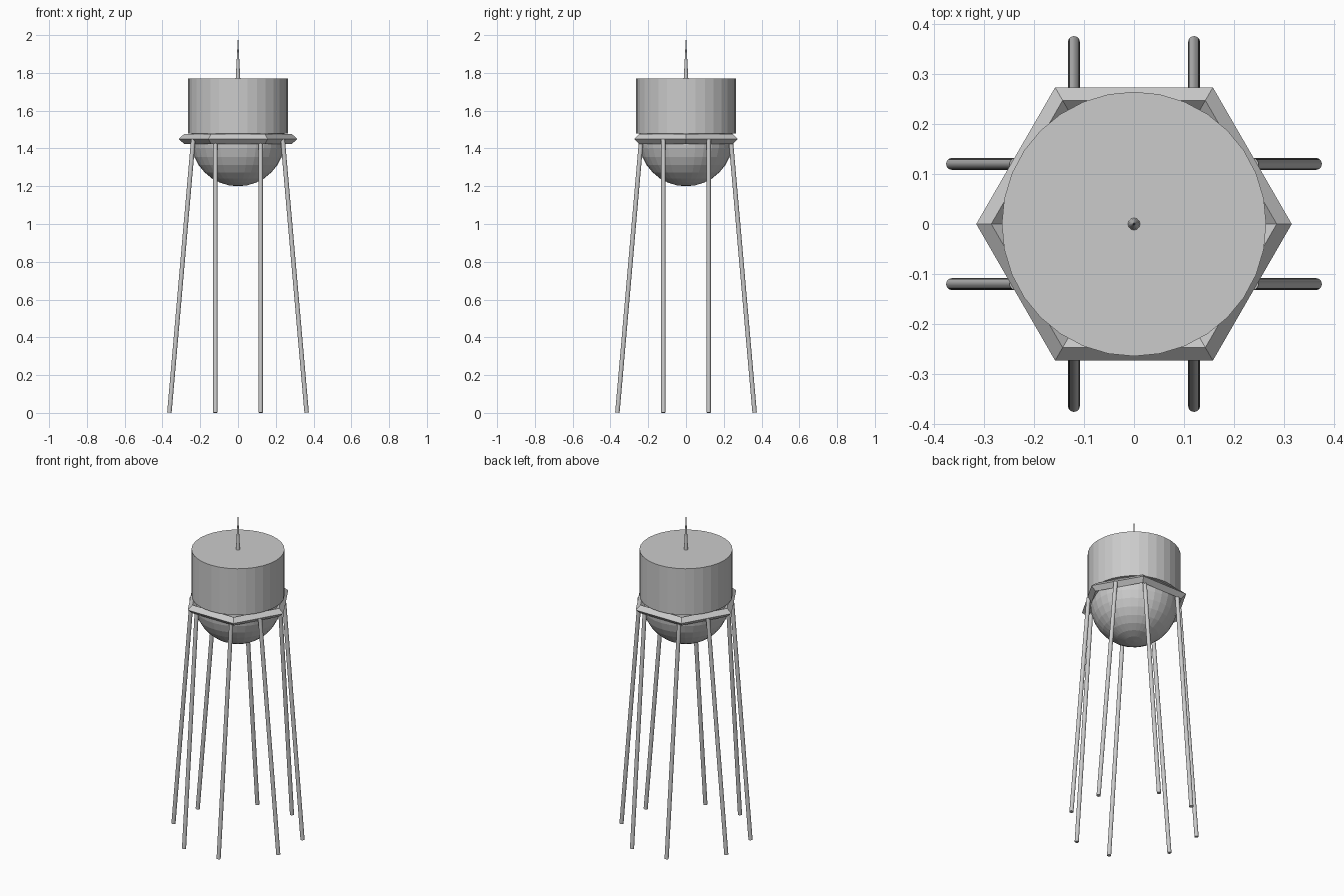
import bpy, bmesh
from math import cos, sin, pi, radians
from mathutils import Vector

if "Cube" in bpy.data.objects:
    bpy.data.objects.remove(bpy.data.objects["Cube"])


def name_last(name):
    ob = bpy.context.object
    ob.name = name
    ob.data.name = name
    return ob


# Tank drum
bpy.ops.mesh.primitive_cylinder_add(vertices=32, radius=0.264, depth=0.29,
                                    location=(0, 0, 1.625))
name_last("tank_drum")

# Rounded tank bottom
bpy.ops.mesh.primitive_uv_sphere_add(segments=32, ring_count=16, radius=0.25,
                                     location=(0, 0, 1.45))
name_last("tank_bowl")

# Six-sided walkway ring with a diamond cross-section
bm = bmesh.new()
profile = [(0.315, 0), (0.285, 0.026), (0.255, 0), (0.285, -0.026)]
rings = []
for i in range(6):
    a = i * pi / 3
    rings.append([bm.verts.new((r * cos(a), r * sin(a), z)) for r, z in profile])
for i in range(6):
    p, q = rings[i], rings[(i + 1) % 6]
    for j in range(4):
        k = (j + 1) % 4
        bm.faces.new((p[j], q[j], q[k], p[k]))
mesh = bpy.data.meshes.new("walkway_ring")
bm.to_mesh(mesh)
bm.free()
ring = bpy.data.objects.new("walkway_ring", mesh)
ring.location.z = 1.45
bpy.context.collection.objects.link(ring)

# Spike on the roof
bpy.ops.mesh.primitive_cone_add(vertices=32, radius1=0.012, radius2=0, depth=0.23,
                                location=(0, 0, 1.885))
name_last("roof_spike")

# Two splayed legs on each of the four sides
tilt = radians(5)
axis = Vector((-sin(tilt), 0, cos(tilt)))
for side in range(4):
    turn = side * pi / 2
    for s in (-1, 1):
        x, y = 0.3, 0.12 * s
        loc = (x * cos(turn) - y * sin(turn), x * sin(turn) + y * cos(turn), 0.725)
        bpy.ops.mesh.primitive_cylinder_add(vertices=32, radius=0.0118, depth=1.453,
                                            location=loc, rotation=(0, -tilt, turn))
        name_last("leg")
